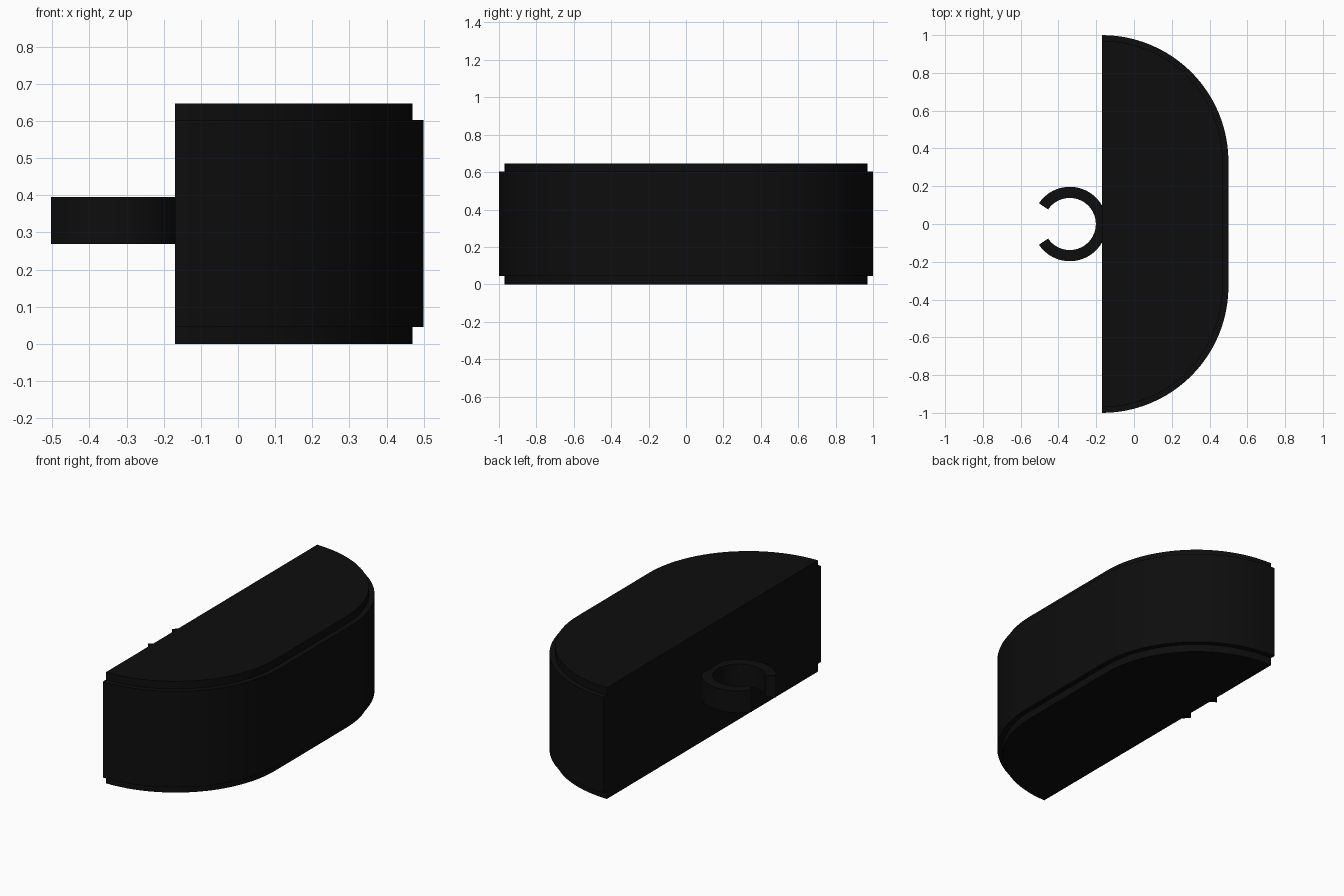
import bpy, bmesh
from math import radians, cos, sin

if "Cube" in bpy.data.objects:
    bpy.data.objects.remove(bpy.data.objects["Cube"])

BACK_X, STRAIGHT = -0.17, 0.33      # flat back plane, half length of straight front
black = bpy.data.materials.new("black_plastic")
black.diffuse_color = (0.004, 0.004, 0.004, 1)
black.use_nodes = True
black.node_tree.nodes["Principled BSDF"].inputs["Base Color"].default_value = black.diffuse_color


def arc(cx, cy, r, a0, a1, n):
    """Points along an arc, angles in degrees."""
    return [(cx + r * cos(radians(a0 + (a1 - a0) * i / n)),
             cy + r * sin(radians(a0 + (a1 - a0) * i / n))) for i in range(n + 1)]


def prism(name, layers):
    """Stack of (outline, z) layers, skinned into one closed solid."""
    bm = bmesh.new()
    rings = [[bm.verts.new((x, y, z)) for x, y in pts] for pts, z in layers]
    n = len(rings[0])
    for low, high in zip(rings, rings[1:]):
        for i in range(n):
            j = (i + 1) % n
            quad = [low[i], low[j], high[j], high[i]]
            bm.faces.new(quad)
    bm.faces.new(rings[0][::-1])
    bm.faces.new(rings[-1])
    bmesh.ops.recalc_face_normals(bm, faces=bm.faces[:])
    mesh = bpy.data.meshes.new(name)
    bm.to_mesh(mesh)
    bm.free()
    mesh.materials.append(black)
    obj = bpy.data.objects.new(name, mesh)
    bpy.context.collection.objects.link(obj)
    bpy.ops.object.select_all(action='DESELECT')
    obj.select_set(True)
    bpy.context.view_layer.objects.active = obj
    bpy.ops.object.shade_smooth_by_angle(angle=radians(30))
    return obj


def d_outline(r):
    """D shape: flat back, two quarter-round corners."""
    return (arc(BACK_X, -STRAIGHT, r, -90, 0, 24)
            + arc(BACK_X, STRAIGHT, r, 0, 90, 24))


# Body with a stepped lip at the bottom and the top, flush at the flat back
wide, narrow = d_outline(0.67), d_outline(0.64)
prism("body", [(narrow, 0), (narrow, 0.045), (wide, 0.045),
               (wide, 0.603), (narrow, 0.603), (narrow, 0.647)])

# Open C-shaped clip on the flat back
clip = arc(-0.34, 0, 0.197, -146, 146, 40) + arc(-0.34, 0, 0.138, 146, -146, 40)
prism("clip", [(clip, 0.268), (clip, 0.395)])
